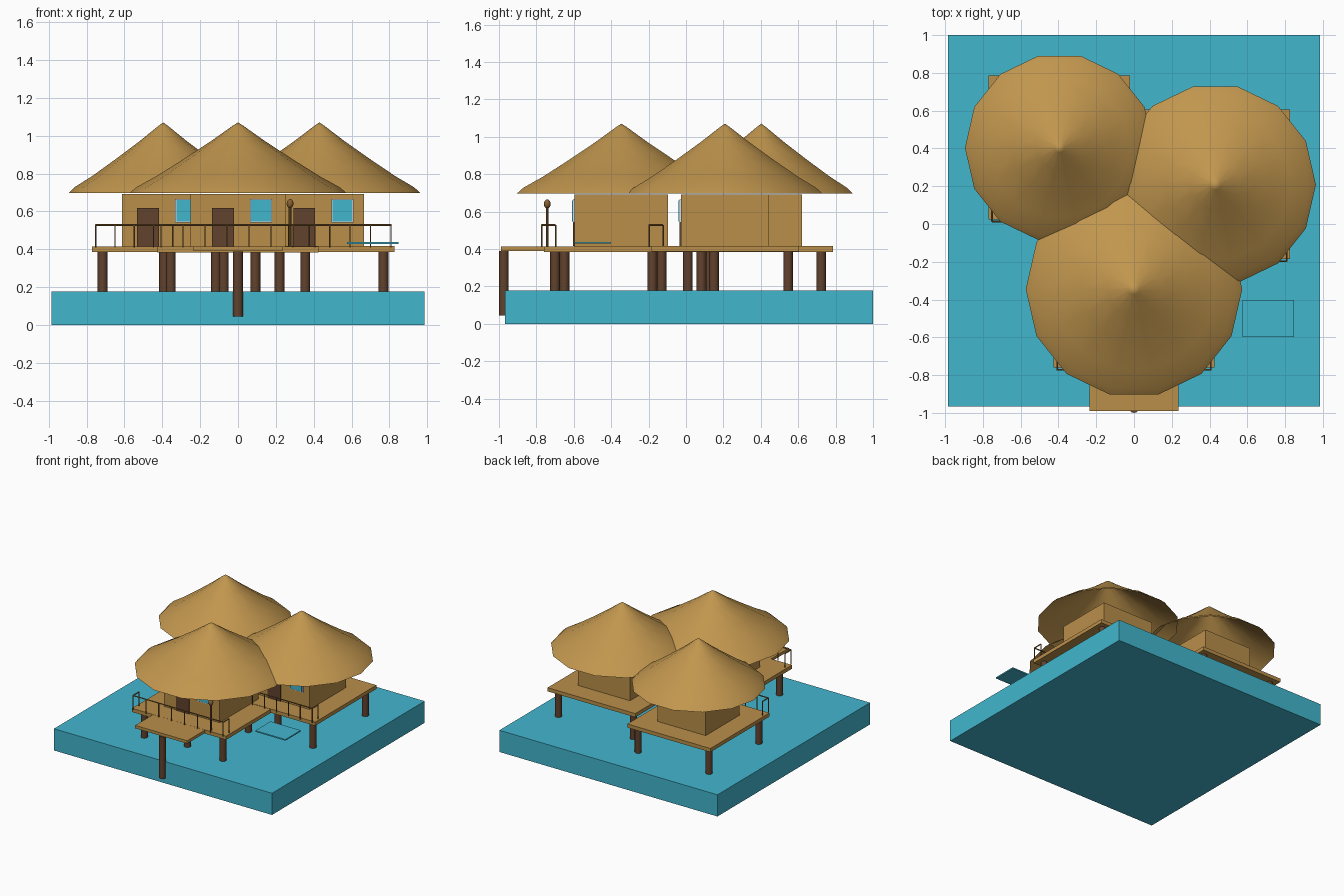
import bpy, bmesh, math
from mathutils import Matrix, Vector

if "Cube" in bpy.data.objects:
    bpy.data.objects.remove(bpy.data.objects["Cube"])


def material(name, rgb):
    m = bpy.data.materials.new(name)
    lin = [((c / 255 + 0.055) / 1.055) ** 2.4 for c in rgb]
    m.diffuse_color = (*lin, 1)
    m.use_nodes = True
    m.node_tree.nodes["Principled BSDF"].inputs["Base Color"].default_value = m.diffuse_color
    return m


THATCH = material("thatch_tan", (193, 150, 78))
WOOD = material("plank_tan", (186, 143, 74))
DARK = material("dark_brown", (98, 66, 45))
RAIL = material("rail_brown", (135, 96, 50))
WATER = material("water_blue", (66, 182, 206))
FRAME = material("window_white", (225, 228, 238))


def finish(name, bm, mat, smooth=False):
    me = bpy.data.meshes.new(name)
    bm.to_mesh(me)
    bm.free()
    me.materials.append(mat)
    ob = bpy.data.objects.new(name, me)
    bpy.context.collection.objects.link(ob)
    if smooth:
        bpy.context.view_layer.objects.active = ob
        ob.select_set(True)
        bpy.ops.object.shade_smooth_by_angle(angle=math.radians(40))
        ob.select_set(False)
    return ob


def box(name, mat, x0, x1, y0, y1, z0, z1):
    bm = bmesh.new()
    bmesh.ops.create_cube(bm, size=1)
    for v in bm.verts:
        v.co = ((x0 + x1) / 2 + v.co.x * (x1 - x0),
                (y0 + y1) / 2 + v.co.y * (y1 - y0),
                (z0 + z1) / 2 + v.co.z * (z1 - z0))
    return finish(name, bm, mat)


def rod(bm, a, b, r, sides):
    a, b = Vector(a), Vector(b)
    rot = (b - a).to_track_quat('Z', 'Y').to_matrix().to_4x4()
    bmesh.ops.create_cone(bm, cap_ends=True, segments=sides, radius1=r, radius2=r,
                          depth=(b - a).length,
                          matrix=Matrix.Translation((a + b) / 2) @ rot)


def post(name, x, y):
    bm = bmesh.new()
    rod(bm, (x, y, 0.045), (x, y, 0.388), 0.026, 12)
    finish(name, bm, DARK, True)


# roof profile as (fraction of radius, height), 14 sided and open below
PROFILE = [(0.05, 1.052), (0.25, 0.971), (0.5, 0.877), (0.75, 0.787), (0.94, 0.727), (1, 0.697)]


def roof(name, cx, cy, r):
    bm = bmesh.new()
    n = 14
    apex = bm.verts.new((cx, cy, 1.07))
    rings = [[bm.verts.new((cx + r * f * math.cos(2 * math.pi * i / n),
                            cy + r * f * math.sin(2 * math.pi * i / n), z))
              for i in range(n)] for f, z in PROFILE]
    for i in range(n):
        j = (i + 1) % n
        bm.faces.new((apex, rings[0][i], rings[0][j]))
        for a, b in zip(rings, rings[1:]):
            bm.faces.new((a[i], b[i], b[j], a[j]))
    finish(name, bm, THATCH, True)


def railing(name, cx, half, y):
    bm = bmesh.new()
    top, base, back = 0.528, 0.41, y + 0.075
    rod(bm, (cx - half, y, top), (cx + half, y, top), 0.005, 6)
    for i in range(8):
        x = cx - half + 2 * half * i / 7
        rod(bm, (x, y, base), (x, y, top), 0.004, 6)
    for x in (cx - half, cx + half):
        rod(bm, (x, y, top), (x, back, top), 0.005, 6)
        rod(bm, (x, back, base), (x, back, top), 0.004, 6)
    finish(name, bm, RAIL)


# water block
box("water", WATER, -0.984, 0.984, -0.967, 1.0, 0, 0.177)

# huts: name, centre, roof radius, deck half width, deck front, deck back, wall half, post offset
HUTS = [
    ("front", 0.0, -0.345, 0.573, 0.425, -0.76, 0.075, 0.25, 0.355),
    ("left", -0.395, 0.403, 0.50, 0.375, 0.025, 0.785, 0.217, 0.32),
    ("right", 0.43, 0.208, 0.533, 0.396, -0.185, 0.605, 0.235, 0.338),
]
for k, (n, cx, cy, r, dh, y0, y1, w, p) in enumerate(HUTS):
    roof(n + "_roof", cx, cy, r)
    box(n + "_walls", WOOD, cx - w, cx + w, cy - w, cy + w, 0.41, 0.691)
    # tiny height steps keep overlapping decks from sharing a plane
    dz = 0.001 * k
    box(n + "_deck", WOOD, cx - dh, cx + dh, y0, y1, 0.384 + dz, 0.414 + dz)
    f = cy - w
    box(n + "_door", DARK, cx - 0.138, cx - 0.022, f - 0.008, f + 0.001, 0.415, 0.617)
    box(n + "_window_frame", FRAME, cx + 0.063, cx + 0.179, f - 0.008, f + 0.001, 0.542, 0.665)
    box(n + "_window_pane", WATER, cx + 0.069, cx + 0.173, f - 0.014, f - 0.007, 0.548, 0.659)
    railing(n + "_railing", cx, dh - 0.018, y0 - 0.012)
    for sx in (-1, 1):
        for sy in (-1, 1):
            post(n + "_post", cx + sx * p, cy + sy * p)

# inner posts
for x, y in ((0, -0.65), (0.22, -0.18), (-0.39, 0.12), (-0.116, 0.15)):
    post("inner_post", x, y)

# landing at the front with its post
box("landing", WOOD, -0.235, 0.235, -0.99, -0.755, 0.39, 0.4135)
post("landing_post", 0, -0.974)

# lantern on the front deck
bm = bmesh.new()
rod(bm, (0.275, -0.742, 0.41), (0.275, -0.742, 0.63), 0.007, 8)
bmesh.ops.create_uvsphere(bm, u_segments=12, v_segments=8, radius=0.018,
                          matrix=Matrix.Translation((0.275, -0.742, 0.641))
                          @ Matrix.Diagonal((1, 1, 1.35, 1)))
finish("lantern", bm, RAIL, True)

# thin blue panel beside the front hut
box("pool_panel", WATER, 0.575, 0.847, -0.598, -0.402, 0.428, 0.438)
